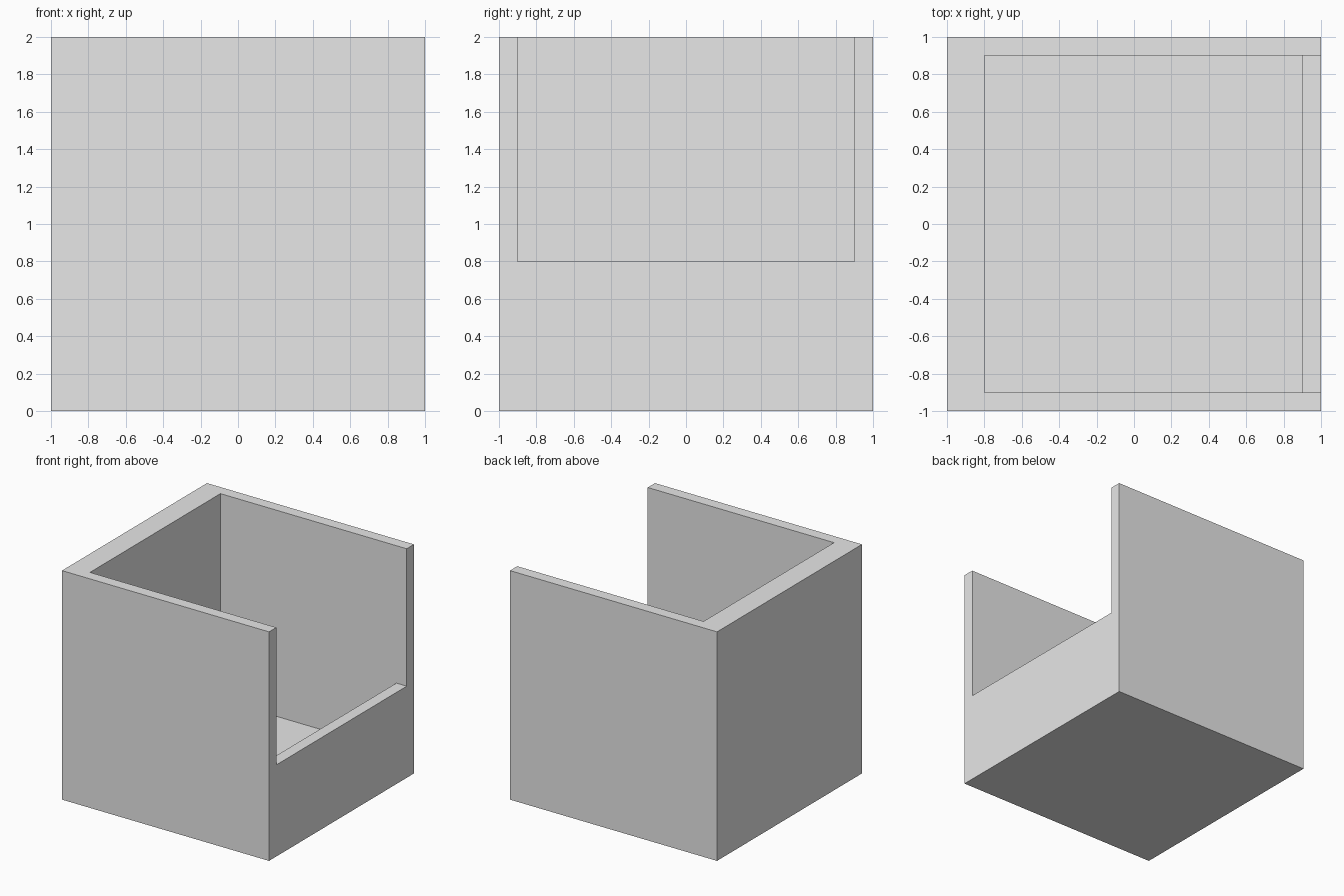
import bpy
import bmesh
from mathutils import Vector

default = bpy.data.objects.get("Cube")
if default:
    bpy.data.objects.remove(default, do_unlink=True)

GREY = (0.8, 0.8, 0.8, 1.0)
grey = bpy.data.materials.new("plain_grey")
grey.use_nodes = True
grey.diffuse_color = GREY
grey.node_tree.nodes["Principled BSDF"].inputs["Base Color"].default_value = GREY


def prism(name, profile, y0, y1):
    """Extrude an x-z profile from y0 to y1."""
    bm = bmesh.new()
    face = bm.faces.new([bm.verts.new((x, y0, z)) for x, z in profile])
    out = bmesh.ops.extrude_face_region(bm, geom=[face])
    moved = [v for v in out["geom"] if isinstance(v, bmesh.types.BMVert)]
    bmesh.ops.translate(bm, verts=moved, vec=Vector((0, y1 - y0, 0)))
    bmesh.ops.recalc_face_normals(bm, faces=bm.faces)
    mesh = bpy.data.meshes.new(name)
    bm.to_mesh(mesh)
    bm.free()
    mesh.materials.append(grey)
    obj = bpy.data.objects.new(name, mesh)
    bpy.context.collection.objects.link(obj)
    return obj


# Solid block
box = prism("open_box", [(-1, 0), (1, 0), (1, 2), (-1, 2)], -1, 1)

# Hollow with a raised sill, open at the top and on the +x side
cutter = prism("hollow_cutter",
               [(-0.8, 0.2), (0.9, 0.2), (0.9, 0.8),
                (1.1, 0.8), (1.1, 2.1), (-0.8, 2.1)], -0.9, 0.9)
cutter.hide_render = True

# Carve the hollow, then discard the cutter
carve = box.modifiers.new("carve_hollow", "BOOLEAN")
carve.operation = "DIFFERENCE"
carve.solver = "EXACT"
carve.object = cutter
bpy.context.view_layer.objects.active = box
box.select_set(True)
bpy.ops.object.modifier_apply(modifier=carve.name)
bpy.data.objects.remove(cutter, do_unlink=True)
